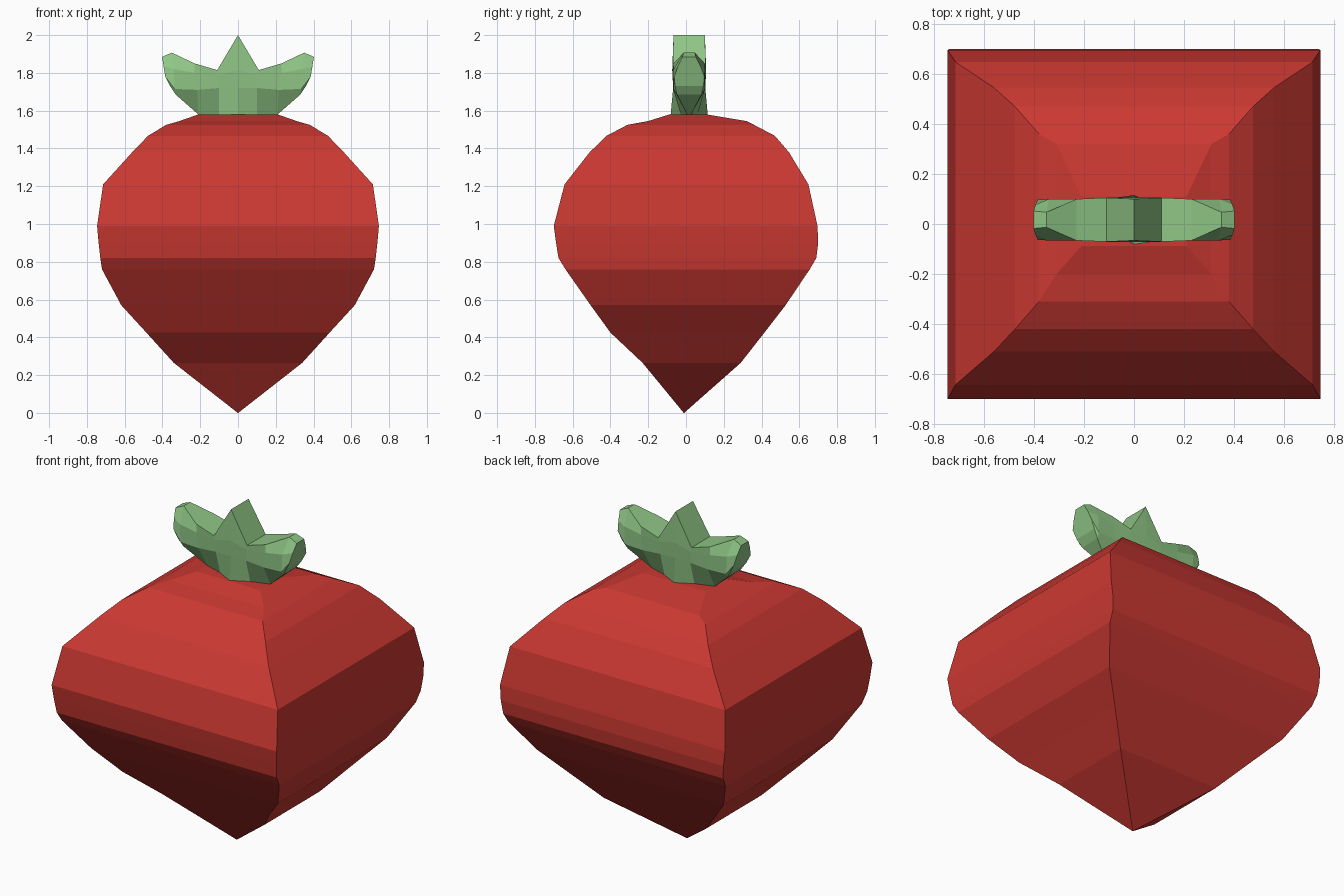
import bpy, bmesh


def material(name, rgb):
    m = bpy.data.materials.new(name)
    m.diffuse_color = (*rgb, 1.0)
    return m


def loft(name, rings, mat):
    """Skin a list of equal-length vertex rings, capped at both ends."""
    bm = bmesh.new()
    loops = [[bm.verts.new(p) for p in ring] for ring in rings]
    n = len(loops[0])
    for a, b in zip(loops, loops[1:]):
        for i in range(n):
            j = (i + 1) % n
            bm.faces.new((a[i], a[j], b[j], b[i]))
    bm.faces.new(loops[0][::-1])
    bm.faces.new(loops[-1])
    bmesh.ops.remove_doubles(bm, verts=bm.verts, dist=0.0005)
    bmesh.ops.recalc_face_normals(bm, faces=bm.faces)
    mesh = bpy.data.meshes.new(name)
    bm.to_mesh(mesh)
    bm.free()
    mesh.materials.append(mat)
    obj = bpy.data.objects.new(name, mesh)
    bpy.context.collection.objects.link(obj)
    return obj


red = material("berry red", (0.60, 0.040, 0.032))
green = material("leaf green", (0.275, 0.56, 0.235))

# Berry body: stacked rectangles (z, half width, front y, back y)
profile = [
    (0.0, 0.001, -0.012, -0.010),
    (0.265, 0.34, -0.23, 0.29),
    (0.425, 0.485, -0.40, 0.415),
    (0.57, 0.618, -0.505, 0.527),
    (0.76, 0.72, -0.638, 0.655),
    (0.82, 0.729, -0.675, 0.69),
    (0.90, 0.738, -0.688, 0.70),
    (0.99, 0.746, -0.70, 0.696),
    (1.21, 0.714, -0.643, 0.648),
    (1.38, 0.56, -0.51, 0.545),
    (1.467, 0.476, -0.42, 0.47),
    (1.525, 0.38, -0.31, 0.36),
    (1.545, 0.31, -0.20, 0.32),
    (1.58, 0.21, -0.088, 0.11),
]
loft("berry_body",
     [[(-w, f, z), (w, f, z), (w, b, z), (-w, b, z)] for z, w, f, b in profile], red)

# Leaf crown: sections from the centre spike out to the lobe tip,
# each running bottom to top as (x, z, half thickness)
CY = 0.017
half = [
    [(0, 1.58, .098), (0, 1.72, .085), (0, 1.815, .090), (0, 2.0, .083)],
    [(.10, 1.58, .045), (.10, 1.72, .085), (.11, 1.79, .088), (.11, 1.815, .088)],
    [(.21, 1.58, .010), (.215, 1.71, .083), (.23, 1.80, .083), (.23, 1.85, .083)],
    [(.33, 1.685, .065), (.335, 1.715, .083), (.34, 1.82, .083), (.35, 1.907, .03)],
    [(.36, 1.73, .075), (.385, 1.78, .080), (.394, 1.835, .06), (.402, 1.885, .035)],
]
mirrored = [[(-x, z, h) for x, z, h in s] for s in half[:0:-1]]
rings = [[(x, CY - h, z) for x, z, h in s] + [(x, CY + h, z) for x, z, h in s[::-1]]
         for s in mirrored + half]
loft("leaf_crown", rings, green)
